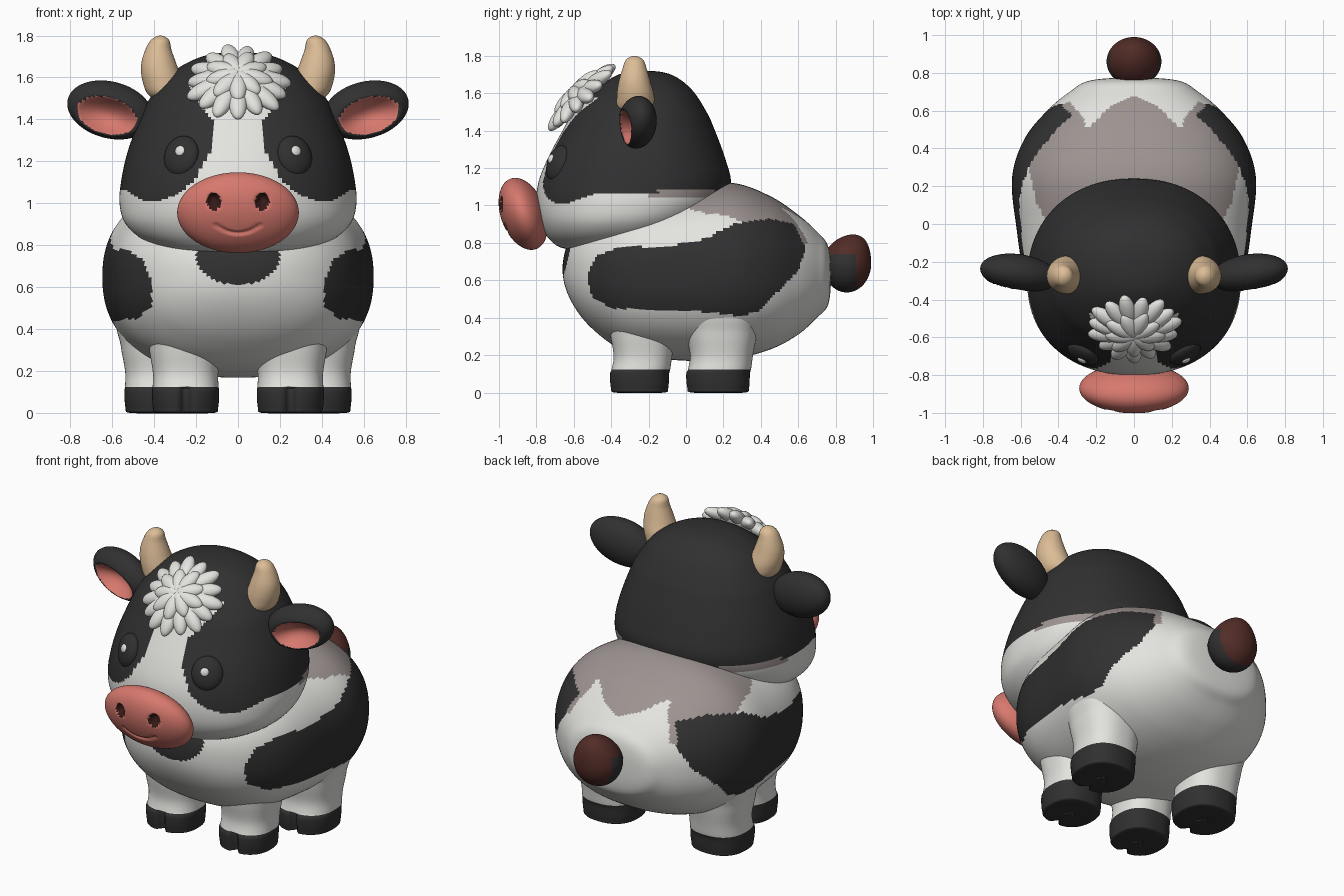
import bpy, bmesh, math
from mathutils import Vector, Matrix, Euler

cube = bpy.data.objects.get("Cube")
if cube:
    bpy.data.objects.remove(cube)


def material(name, *rgb):
    m = bpy.data.materials.new(name)
    m.use_nodes = True
    m.diffuse_color = (*rgb, 1)
    m.node_tree.nodes["Principled BSDF"].inputs["Base Color"].default_value = (*rgb, 1)
    return m


WHITE = material("cream white", .77, .77, .74)
BLACK = material("soft black", .03, .03, .03)
GREY = material("warm grey", .34, .295, .285)
PINK = material("coral pink", .68, .19, .155)
HORN = material("horn tan", .72, .51, .31)
BROWN = material("tail brown", .085, .025, .02)
DARK = material("nostril brown", .035, .01, .008)


def finish(name, bm, mats):
    bmesh.ops.recalc_face_normals(bm, faces=bm.faces)
    for f in bm.faces:
        f.smooth = True
    me = bpy.data.meshes.new(name)
    bm.to_mesh(me)
    bm.free()
    for m in mats:
        me.materials.append(m)
    ob = bpy.data.objects.new(name, me)
    bpy.context.collection.objects.link(ob)
    return ob


def spline(st, steps):
    """Smooth curve through stations, rounded over at both tips."""
    def over(tip, nxt):
        return [nxt[0]] + [2 * tip[i] - nxt[i] for i in (1, 2)] + [-nxt[3], nxt[4]]
    pts = [over(st[0], st[1])] + st + [over(st[-1], st[-2])]
    out = []
    for a, b, c, d in zip(pts, pts[1:], pts[2:], pts[3:]):
        for k in range(steps):
            t = k / steps
            out.append([.5 * (2 * q + (r - p) * t + (2 * p - 5 * q + 4 * r - s) * t * t
                              + (3 * q - p - 3 * r + s) * t ** 3)
                        for p, q, r, s in zip(a, b, c, d)])
    return out + [st[-1]]


def loft(name, stations, mats, axis="z", n=48, steps=6, power=2.0, side=1, rule=None, warp=None):
    """Stations: position along the axis, low, high, half width, centre x."""
    st = [list(s) + [0] * (5 - len(s)) for s in stations]
    bm = bmesh.new()
    rings = []
    for t, lo, hi, w, cx in spline(st, steps):
        ring = []
        for k in range(n):
            a = math.tau * k / n
            c, s = [math.copysign(abs(v) ** (2 / power), v) for v in (math.cos(a), math.sin(a))]
            x, h = side * (cx + w * c), (lo + hi) / 2 + (hi - lo) / 2 * s
            co = Vector((x, t, h) if axis == "y" else (x, h, t))
            ring.append(bm.verts.new(warp(co) if warp else co))
        rings.append(ring)
    for r, q in zip(rings, rings[1:]):
        for k in range(n):
            bm.faces.new((r[k], r[k - 1], q[k - 1], q[k]))
    bmesh.ops.remove_doubles(bm, verts=bm.verts, dist=1e-5)
    if rule:
        for f in bm.faces:
            f.material_index = rule(f.calc_center_median())
    return finish(name, bm, mats)


def ball(name, centre, radii, mats, rot=Matrix(), seg=32, rule=None, shape=None):
    """Ellipsoid; rule and shape work on the unit sphere."""
    bm = bmesh.new()
    bmesh.ops.create_uvsphere(bm, u_segments=seg, v_segments=seg * 3 // 4, radius=1)
    if rule:
        for f in bm.faces:
            f.material_index = rule(f.calc_center_median())
    if shape:
        for v in bm.verts:
            v.co = shape(v.co.copy())
    bm.transform(Matrix.Translation(centre) @ rot.to_4x4() @ Matrix.Diagonal((*radii, 1)))
    return finish(name, bm, mats)


def turn(x=0, y=0, z=0):
    return Euler((x, y, z)).to_matrix()


def inside(px, py, poly):
    hit = False
    for (ax, ay), (bx, by) in zip(poly, poly[1:] + poly[:1]):
        if (ay > py) != (by > py) and px < (bx - ax) * (py - ay) / (by - ay) + ax:
            hit = not hit
    return hit


def table(rows, v):
    for (a, p), (b, q) in zip(rows, rows[1:]):
        if v <= b:
            return p + (q - p) * max(0, (v - a) / (b - a))
    return rows[-1][1]


# Body with flank, chest and back patches
FLANK = [(-.53, .62), (-.48, .73), (-.35, .78), (-.1, .78), (.1, .82), (.25, .9), (.45, .93),
         (.58, .9), (.64, .77), (.6, .65), (.5, .55), (.4, .44), (.3, .41), (.1, .43), (-.4, .45), (-.5, .51)]
SADDLE = [(0, .68), (.13, .62), (.25, .5), (.27, .56), (.34, .65), (.44, .6), (.56, .3),
          (.52, .12), (.43, -.05), (0, -.05)]


def body_rule(c):
    x = abs(c.x)
    if x > .2 and inside(c.y, c.z, FLANK):
        return 1
    if c.y < -.4 and math.hypot(x / .2, (c.z - .75) / .14) < 1:
        return 1
    return 2 if c.z > .7 and inside(x, c.y, SADDLE) else 0


loft("body", [(-.66, .66, .66, 0), (-.62, .5, .82, .24), (-.5, .34, .95, .44), (-.3, .21, 1.05, .57),
              (0, .17, 1.1, .625), (.25, .18, 1.12, .645), (.45, .23, 1.05, .58), (.6, .31, .95, .46),
              (.7, .4, .86, .34), (.76, .47, .78, .23), (.775, .62, .62, 0)],
     [WHITE, BLACK, GREY], axis="y", n=180, steps=13, power=2.3, rule=body_rule)

# Head with dark cap, pale blaze and pale jaw
BLAZE = [(1.0, .4), (1.04, .3), (1.1, .21), (1.2, .16), (1.27, .12), (1.38, .11), (1.46, .17), (1.58, .24)]


def head_rule(c):
    x = abs(c.x)
    if c.y > .15:
        edge = 1.0
    elif c.y > -.15:
        edge = 1.09
    else:
        edge = 1.01 + .05 * min(1, max(0, (x - .45) / .08))
    if c.z > edge:
        return 0 if c.y < -.4 and c.z < 1.58 and x < table(BLAZE, c.z) else 1
    return 2 if c.y > -.2 and c.z > 1.045 else 0


loft("head", [(1.72, -.22, -.22, 0), (1.7, -.36, -.08, .17), (1.62, -.48, .03, .32), (1.5, -.6, .11, .42),
              (1.4, -.66, .155, .47), (1.25, -.74, .21, .525), (1.12, -.79, .24, .555), (1.0, -.8, .2, .565),
              (.9, -.78, .1, .535), (.82, -.73, -.03, .44), (.77, -.65, -.2, .28), (.755, -.45, -.45, 0)],
     [WHITE, BLACK, GREY], n=180, steps=11, power=2.2, rule=head_rule)


# Snout with sunken nostrils and a smile crease
def nostril(c):
    return math.hypot((abs(c.x) - .4) / .115, (c.z - .45) / .2) if c.y < 0 else 9


def snout_shape(c):
    dent = .35 * max(0, 1 - nostril(c) ** 2)
    if c.y < 0 and abs(c.x) < .4:
        dent += .12 * max(0, 1 - abs(c.z + .32 - 1.6 * c.x ** 2) / .07)
    c.y += dent
    return c


ball("snout", (0, -.87, .955), (.29, .12, .2), [PINK, DARK], turn(x=.35), 120,
     lambda c: int(nostril(c) < 1), snout_shape)


# Ears, dished at the front
def dish(c):
    return math.hypot(c.x / .72, (c.z + .2) / .66) if c.y < 0 else 9


def ear_shape(c):
    c.y += 1.1 * max(0, 1 - dish(c) ** 2)
    return c


def leg(name, s, cx, cy, r):
    def ring(z, k, dy=0):
        return (z, cy + dy - r * k, cy + dy + r * k, r * k, cx)

    def cleft(c):
        if c.z < .12 and c.y < cy:
            c.y += .05 * math.exp(-((c.x - s * cx) / .02) ** 2)
        return c
    loft(name, [ring(0, 0), ring(0, .85), ring(.025, .97), ring(.1, 1), ring(.13, .98, .01), ring(.2, .98, .02),
                ring(.32, 1.1, .02), ring(.45, 1.15, .02), ring(.5, 0, .02)],
         [WHITE, BLACK], n=80, power=2.4, side=s, warp=cleft, rule=lambda c: int(c.z < .125))


for s, tag in ((1, "left"), (-1, "right")):
    ball("ear_" + tag, (.61 * s, -.26, 1.445), (.21, .1, .135), [BLACK, PINK],
         turn(y=-.25 * s, z=.15 * s), 64, lambda c: int(dish(c) < .97), ear_shape)
    ball("eye_" + tag, (.27 * s, -.685, 1.225), (.09, .045, .1), [BLACK], turn(x=-.3, z=.5 * s))
    ball("eye_glint_" + tag, (.277 * s, -.722, 1.25), (.025, .012, .025), [WHITE], turn(x=-.3, z=.5 * s), 20)
    loft("horn_" + tag, [(1.48, -.27, -.27, 0, .33), (1.51, -.36, -.18, .08, .34), (1.58, -.37, -.17, .095, .36),
                         (1.66, -.36, -.19, .085, .377), (1.73, -.34, -.21, .063, .38),
                         (1.78, -.32, -.23, .042, .372), (1.8, -.275, -.275, 0, .37)], [HORN], side=s)
    leg("front_leg_" + tag, s, .25, -.25, .16)
    leg("back_leg_" + tag, s, .37, .17, .172)

# Forelock: a cushion ringed by two rows of rounded locks
U, V, N = Vector((1, 0, 0)), Vector((0, .707, .707)), Vector((0, -.707, .707))


def scalp(r, a, lift):
    u, v = r * math.cos(a), r * .95 * math.sin(a)
    return Vector((0, -.57, 1.595)) + U * u + V * v + N * (lift - u * u - .4 * v * v)


ball("forelock_cushion", scalp(0, 0, -.02), (.18, .17, .055), [WHITE], Matrix((U, V, N)).transposed())
for row, (count, reach, lift, length) in enumerate(((15, .165, 0, .095), (9, .08, .025, .09))):
    for k in range(count):
        a = math.tau * k / count - math.pi / 2
        r = reach - .015 * (k % 2)
        p = scalp(r, a, lift)
        d = (scalp(r + .04, a, lift) - p).normalized()
        t = N.cross(d).normalized()
        ball(f"forelock_lock_{row}_{k}", p, (length, .043, .036), [WHITE],
             Matrix((d, t, d.cross(t))).transposed(), 20)


# Tail tuft, drawn up to a soft point
def tuft(c):
    if c.z > 0:
        c.y += .25 * c.z ** 2
        c.x *= 1 - .15 * c.z
    return c


ball("tail_tuft", (0, .86, .69), (.145, .13, .155), [BROWN, BLACK], seg=64, shape=tuft,
     rule=lambda c: int(c.z < .3 and c.y < .4))
